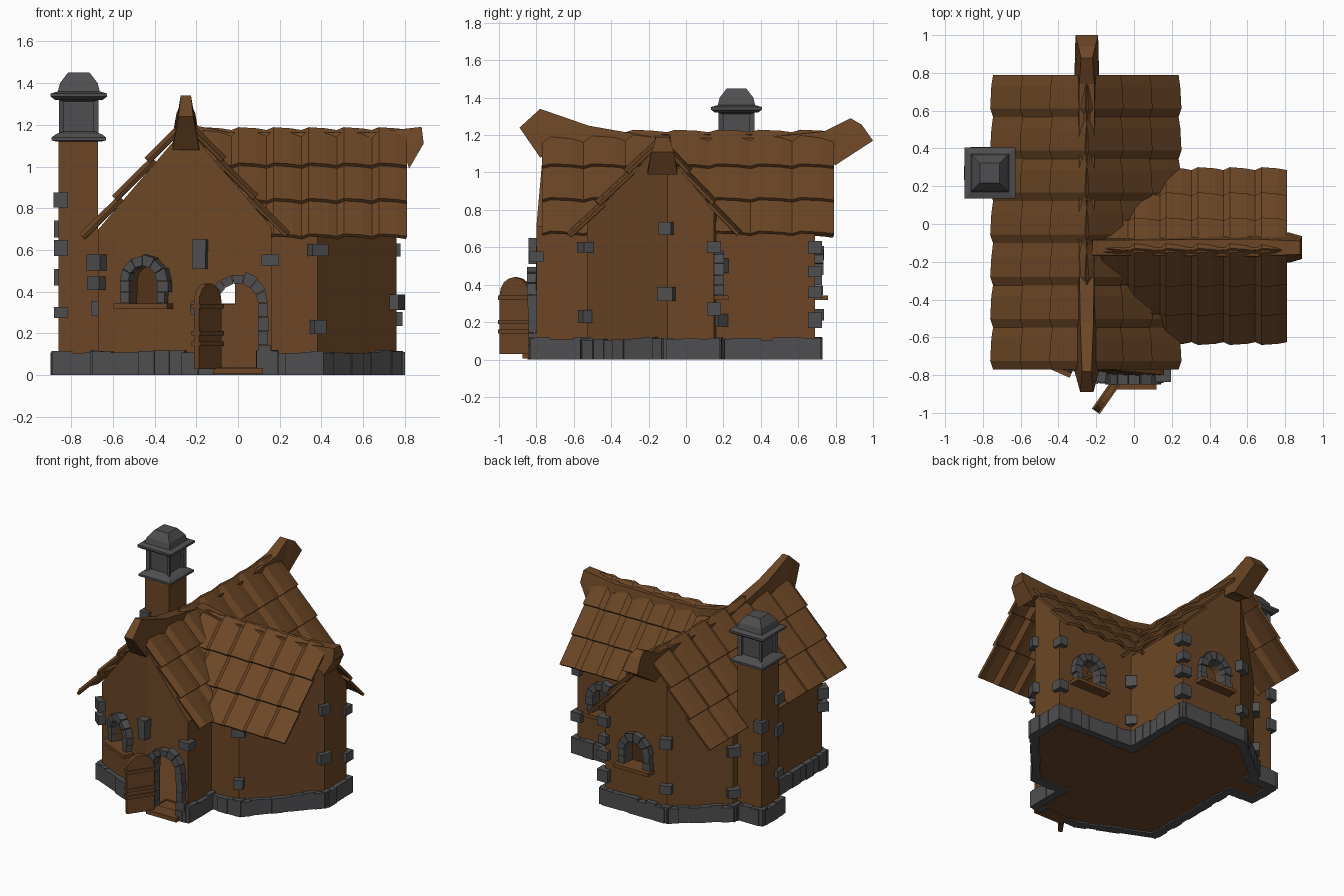
import bpy, bmesh, math, random
from mathutils import Matrix, Vector

if "Cube" in bpy.data.objects:
    bpy.data.objects.remove(bpy.data.objects["Cube"])

random.seed(4)


def material(name, col):
    m = bpy.data.materials.new(name)
    m.diffuse_color = (*col, 1)
    m.use_nodes = True
    m.node_tree.nodes["Principled BSDF"].inputs["Base Color"].default_value = m.diffuse_color
    return m


WOOD = material("brown wood", (0.150, 0.062, 0.019))
STONE = material("grey stone", (0.078, 0.078, 0.082))


def finish(bm, name, mat):
    bmesh.ops.recalc_face_normals(bm, faces=bm.faces)
    me = bpy.data.meshes.new(name)
    bm.to_mesh(me)
    bm.free()
    ob = bpy.data.objects.new(name, me)
    bpy.context.collection.objects.link(ob)
    me.materials.append(mat)
    return ob


def loft(bm, rings):
    """Closed rings of points joined by quads and capped at both ends."""
    vs = [[bm.verts.new(p) for p in r] for r in rings]
    n = len(vs[0])
    for a, b in zip(vs, vs[1:]):
        for i in range(n):
            bm.faces.new((a[i], a[(i + 1) % n], b[(i + 1) % n], b[i]))
    bm.faces.new(vs[0])
    bm.faces.new(vs[-1])


def box(bm, c, s, M=Matrix()):
    bmesh.ops.create_cube(bm, size=1, matrix=M @ Matrix.Translation(c) @ Matrix.Diagonal((*s, 1)))


def panel(bm, pts, y0, y1, M=Matrix()):
    """Profile in local x-z, given thickness along local y."""
    loft(bm, [[M @ Vector((x, y, z)) for x, z in pts] for y in (y0, y1)])


def arch(hw, z0, zc, n=8):
    return [(-hw, z0), (hw, z0)] + [(hw * math.cos(math.pi * i / n), zc + hw * math.sin(math.pi * i / n))
                                    for i in range(n + 1)]


def frame(x, y, ang):
    return Matrix.Translation((x, y, 0)) @ Matrix.Rotation(ang, 4, 'Z')


# ---- walls: two gabled bodies, hollowed and pierced by arched openings
MAIN = [(-.67, -.59), (-.18, -.81), (.16, -.80), (.16, .69), (-.33, .69), (-.67, .42)]
WING = [(-.2, -.53), (.38, -.53), (.76, -.10), (.76, .15), (-.2, .17)]


def body(name, pts, z0, shrink, planes):
    cx = sum(p[0] for p in pts) / len(pts)
    cy = sum(p[1] for p in pts) / len(pts)
    k = 1 - shrink
    bm = bmesh.new()
    loft(bm, [[(cx + (x - cx) * k, cy + (y - cy) * k, z) for x, y in pts] for z in (z0, 1.5)])
    for co, no in planes:
        co = Vector(co) - Vector((0, 0, shrink * .6))
        g = bm.verts[:] + bm.edges[:] + bm.faces[:]
        r = bmesh.ops.bisect_plane(bm, geom=g, plane_co=co, plane_no=no, clear_outer=True)
        bmesh.ops.edgeloop_fill(bm, edges=[e for e in r['geom_cut'] if isinstance(e, bmesh.types.BMEdge)])
    for v in bm.verts:
        if v.co.z > .9:
            v.co.y = max(v.co.y, -.765 + shrink)
    return finish(bm, name, WOOD)


MP = [((-.25, 0, 1.19), (s * 1.17, 0, 1)) for s in (-1, 1)]
WP = [((0, -.14, 1.15), (0, -1.07, 1)), ((0, -.14, 1.15), (0, 1.22, 1))]
walls = body("walls", MAIN, .01, 0, MP)
wing = body("wing_body", WING, .01, 0, WP)
cuts = [body("hollow_main", MAIN, .04, .08, MP), body("hollow_wing", WING, .04, .08, WP)]

WINDOWS = [frame(-.44, -.693, math.atan2(-.22, .49)), frame(.53, .158, math.pi), frame(-.09, .69, math.pi)]
DOOR = frame(0, -.805, 0)
for M, prof in [(w, arch(.075, .34, .45)) for w in WINDOWS] + [(DOOR, arch(.1, .03, .35))]:
    bm = bmesh.new()
    panel(bm, prof, -.1, .13, M)
    cuts.append(finish(bm, "opening_cutter", WOOD))
for ob, op in [(wing, 'UNION')] + [(c, 'DIFFERENCE') for c in cuts]:
    mod = walls.modifiers.new(op, 'BOOLEAN')
    mod.operation, mod.object, mod.solver = op, ob, 'EXACT'
me = bpy.data.meshes.new_from_object(walls.evaluated_get(bpy.context.evaluated_depsgraph_get()))
walls.modifiers.clear()
walls.data = me
for ob in [wing] + cuts:
    bpy.data.objects.remove(ob)


# ---- stone arches around the openings, with timber sills
def surround(bm, M, ri, ro, z0, zc, jambs, n):
    for s in (-1, 1):
        h = (zc - z0) / jambs
        for j in range(jambs):
            w = ro - ri + random.uniform(-.012, .012)
            box(bm, (s * (ri + w / 2), 0, z0 + h * (j + .5)), (w, .07 + random.uniform(0, .02), h * .97), M)
    for i in range(n):
        a, b = math.pi * (i + .03) / n, math.pi * (i + .97) / n
        r = ro + random.uniform(-.008, .012)
        panel(bm, [(q * math.cos(t), zc + q * math.sin(t)) for q, t in ((ri, a), (r, a), (r, b), (ri, b))],
              -.045, .035, M)


bm, sill = bmesh.new(), bmesh.new()
for M in WINDOWS:
    surround(bm, M, .075, .125, .345, .45, 2, 6)
    box(sill, (0, -.025, .33), (.28, .09, .025), M)
surround(bm, DOOR, .095, .145, .01, .345, 5, 7)
box(sill, (0, -.02, .02), (.24, .1, .03), DOOR)
finish(bm, "stone_arches", STONE)
finish(sill, "timber_sills", WOOD)

# ---- door standing open, with cross bars
bm = bmesh.new()
M = frame(-.145, -.91, math.radians(55))
panel(bm, arch(.095, .03, .345), -.015, .015, M)
for z in (.15, .2, .33):
    box(bm, (0, 0, z), (.2, .05, .022), M)
finish(bm, "open_door", WOOD)

# ---- stone footing round the whole outline
OUT = MAIN[:3] + [(.16, -.53)] + WING[1:4] + [(.16, .17)] + MAIN[3:] + [(-.67, .37), (-.86, .37), (-.86, .17), (-.67, .17)]
bm = bmesh.new()
for p, q in zip(OUT, OUT[1:] + OUT[:1]):
    d = Vector(q) - Vector(p)
    n = max(1, round(d.length / .075))
    for i in range(n):
        c = Vector(p) + d * (i + .5) / n
        if c.y < -.7 and -.12 < c.x < .1:
            continue
        h = .112 + random.uniform(-.008, .008)
        box(bm, (0, -.005, h / 2), (d.length / n * .96 + .012, .05 + random.uniform(0, .02), h),
            frame(c.x, c.y, math.atan2(d.y, d.x)))
for p in OUT:
    box(bm, (*p, .058), (.062, .062, .116), Matrix())
finish(bm, "stone_footing", STONE)

# ---- odd stones set in the corners: x, y, angle, heights
bm = bmesh.new()
for x, y, a, zs in [(-.67, -.59, -40, (.44, .54)), (-.18, -.80, -10, (.55, .62, .32)), (.155, -.8, 0, (.55,)),
                    (.38, -.53, 25, (.6, .23)), (.75, -.10, 70, (.7, .35)), (.75, .15, 0, (.6, .27)),
                    (.16, .69, 0, (.6, .47, .36, .21)), (-.33, .69, 20, (.57, .24)), (-.67, .42, 50, (.5, .2)),
                    (.16, .17, 45, (.5, .21)), (-.85, .18, 0, (.61, .84, .3)), (-.85, .36, 0, (.47, .7)),
                    (-.67, .17, 0, (.32,))]:
    for z in zs:
        box(bm, (0, 0, z), (random.uniform(.06, .09), .075, random.uniform(.05, .085)), frame(x, y, math.radians(a)))
finish(bm, "corner_stones", STONE)

# ---- chimney: timber-coloured shaft and stone lantern cap
bm = bmesh.new()
box(bm, (-.765, .27, .57), (.19, .2, 1.12))
finish(bm, "chimney_shaft", WOOD)


def square(h, z, cx=-.763, cy=.27):
    return [(cx - h, cy - h, z), (cx + h, cy - h, z), (cx + h, cy + h, z), (cx - h, cy + h, z)]


bm = bmesh.new()
loft(bm, [square(h, z) for h, z in ((.11, 1.12), (.13, 1.125), (.13, 1.14), (.11, 1.155), (.095, 1.16), (.095, 1.32),
                                    (.115, 1.32), (.135, 1.335), (.135, 1.35), (.1, 1.36), (.09, 1.40), (.052, 1.45))])
sides = [f for f in bm.faces if 1.2 < f.calc_center_median().z < 1.28]
bmesh.ops.inset_individual(bm, faces=sides, thickness=.04, depth=0)
bmesh.ops.inset_individual(bm, faces=sides, thickness=.012, depth=-.025)
finish(bm, "chimney_cap", STONE)


# ---- roof slopes: three overlapping rows of ridged boards
def slope(name, start, along, down, cols):
    start, along, down = Vector(start), Vector(along), Vector(down)
    nor = along.cross(down).normalized()
    nor *= 1 if nor.z > 0 else -1
    bm = bmesh.new()
    for r in range(3):
        prof = []
        for c in range(cols):
            end = .7 + random.uniform(-.05, .05)
            prof += [(c / cols, .0), ((c + .2) / cols, .02), ((c + end) / cols, .012)]
        prof.append((1, 0))
        rows = []
        for t, lift in ((r / 3 - .01, .0), ((r + 1) / 3 + .02, .022)):
            rows.append([bm.verts.new(start + along * s + down * t + nor * (lift + h)) for s, h in prof])
        for i in range(len(prof) - 1):
            bm.faces.new((rows[0][i], rows[0][i + 1], rows[1][i + 1], rows[1][i]))
    bmesh.ops.recalc_face_normals(bm, faces=bm.faces)
    bmesh.ops.solidify(bm, geom=bm.faces[:], thickness=.018)
    finish(bm, name, WOOD)


slope("main_roof_left", (-.25, -.77, 1.21), (0, 1.56, 0), (-.47, 0, -.55), 7)
slope("main_roof_right", (-.25, -.77, 1.21), (0, 1.56, 0), (.46, 0, -.54), 7)
slope("wing_roof_front", (-.2, -.14, 1.17), (1.01, 0, 0), (0, -.46, -.51), 6)
slope("wing_roof_back", (-.2, -.14, 1.17), (1.01, 0, 0), (0, .40, -.50), 6)


# ---- sagging ridge beams: (top s, top z, bottom s, bottom z, top half width, bottom half width)
def beam(name, rows, at):
    bm = bmesh.new()
    loft(bm, [[at(s0, -w0, z0), at(s0, w0, z0), at(s1, w1, z1), at(s1, -w1, z1)] for s0, z0, s1, z1, w0, w1 in rows])
    finish(bm, name, WOOD)


beam("main_ridge_beam", [(-.89, 1.24, -.78, 1.08, .035, .065), (-.78, 1.34, -.74, 1.09, .025, .065),
                         (-.52, 1.25, -.5, 1.10, .035, .06), (-.15, 1.185, -.15, 1.08, .04, .05),
                         (.4, 1.185, .4, 1.08, .04, .055), (.74, 1.22, .74, 1.06, .04, .06),
                         (.88, 1.29, .78, 1.05, .03, .065), (.94, 1.255, .79, 1.045, .045, .065),
                         (1.0, 1.17, .80, 1.04, .06, .065)], lambda s, w, z: (-.25 + w, s, z))
beam("wing_ridge_beam", [(-.22, 1.2, -.22, 1.08, .04, .05), (-.04, 1.162, -.04, 1.07, .04, .055),
                         (.63, 1.162, .63, 1.06, .045, .07), (.88, 1.19, .81, 1.02, .035, .08),
                         (.89, 1.11, .82, .99, .06, .08)], lambda s, w, z: (s, -.125 + w, z))
